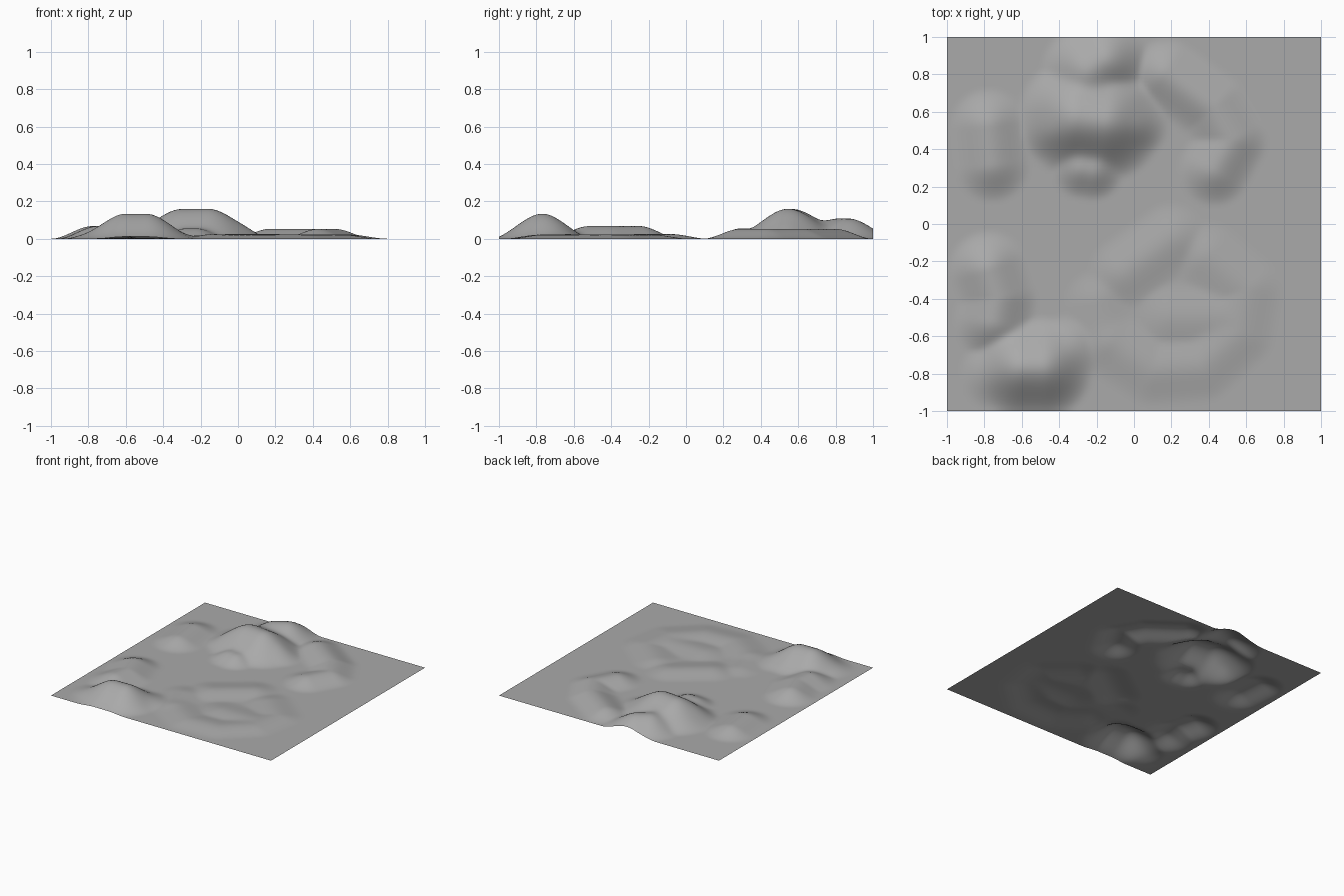
import bpy
from mathutils import Vector

cube = bpy.data.objects.get("Cube")
if cube:
    bpy.data.objects.remove(cube, do_unlink=True)

# Ridges: (height, radius, crest line)
RIDGES = [
    # tall back hill, its rear shoulder and feet
    (0.158, 0.33, [(-0.3, 0.57), (-0.16, 0.55)]),
    (0.108, 0.26, [(-0.24, 0.82), (-0.16, 0.87)]),
    (0.055, 0.17, [(-0.28, 0.3), (-0.22, 0.29)]),
    (0.06, 0.19, [(-0.43, 0.5), (0.0, 0.53)]),
    # front hill and its feet
    (0.133, 0.28, [(-0.6, -0.77), (-0.49, -0.77)]),
    (0.04, 0.2, [(-0.74, -0.8), (-0.36, -0.68)]),
    # two hills along the right edge
    (0.068, 0.22, [(-0.78, -0.25), (-0.73, -0.4), (-0.75, -0.52)]),
    (0.055, 0.21, [(-0.78, 0.52), (-0.76, 0.32)]),
    # curved back ridge
    (0.053, 0.2, [(0.17, 0.8), (0.42, 0.62), (0.52, 0.45), (0.43, 0.29)]),
    # low rolling ground
    (0.025, 0.2, [(-0.05, -0.26), (0.2, -0.08)]),
    (0.022, 0.2, [(0.4, -0.18), (0.6, -0.35), (0.56, -0.58),
                  (0.36, -0.76), (0.1, -0.78), (-0.12, -0.64)]),
    (0.018, 0.18, [(-0.2, -0.42), (-0.15, -0.62)]),
    (0.018, 0.2, [(0.2, -0.5), (0.45, -0.5)]),
]


def distance(p, a, b):
    """Distance from p to the segment a-b."""
    ab = b - a
    t = max(0, min(1, (p - a).dot(ab) / ab.length_squared))
    return (p - a - ab * t).length


def ground_height(p):
    """Blend the ridges with a soft maximum."""
    total = 0
    for height, radius, line in RIDGES:
        pts = [Vector(q) for q in line]
        d = min(distance(p, a, b) for a, b in zip(pts, pts[1:]))
        t = d / radius
        if t < 1:
            total += (height * (1 - t * t * (3 - 2 * t))) ** 3
    return total ** (1 / 3)


# Square sheet of ground
bpy.ops.mesh.primitive_grid_add(x_subdivisions=100, y_subdivisions=100, size=2)
terrain = bpy.context.object
terrain.name = terrain.data.name = "terrain"
for v in terrain.data.vertices:
    v.co.z = ground_height(Vector((v.co.x, v.co.y)))
terrain.data.update()
bpy.ops.object.shade_smooth()

# Plain grey
grey = bpy.data.materials.new("ground_grey")
grey.use_nodes = True
colour = (0.4, 0.4, 0.4, 1)
grey.diffuse_color = colour
grey.node_tree.nodes["Principled BSDF"].inputs["Base Color"].default_value = colour
terrain.data.materials.append(grey)
